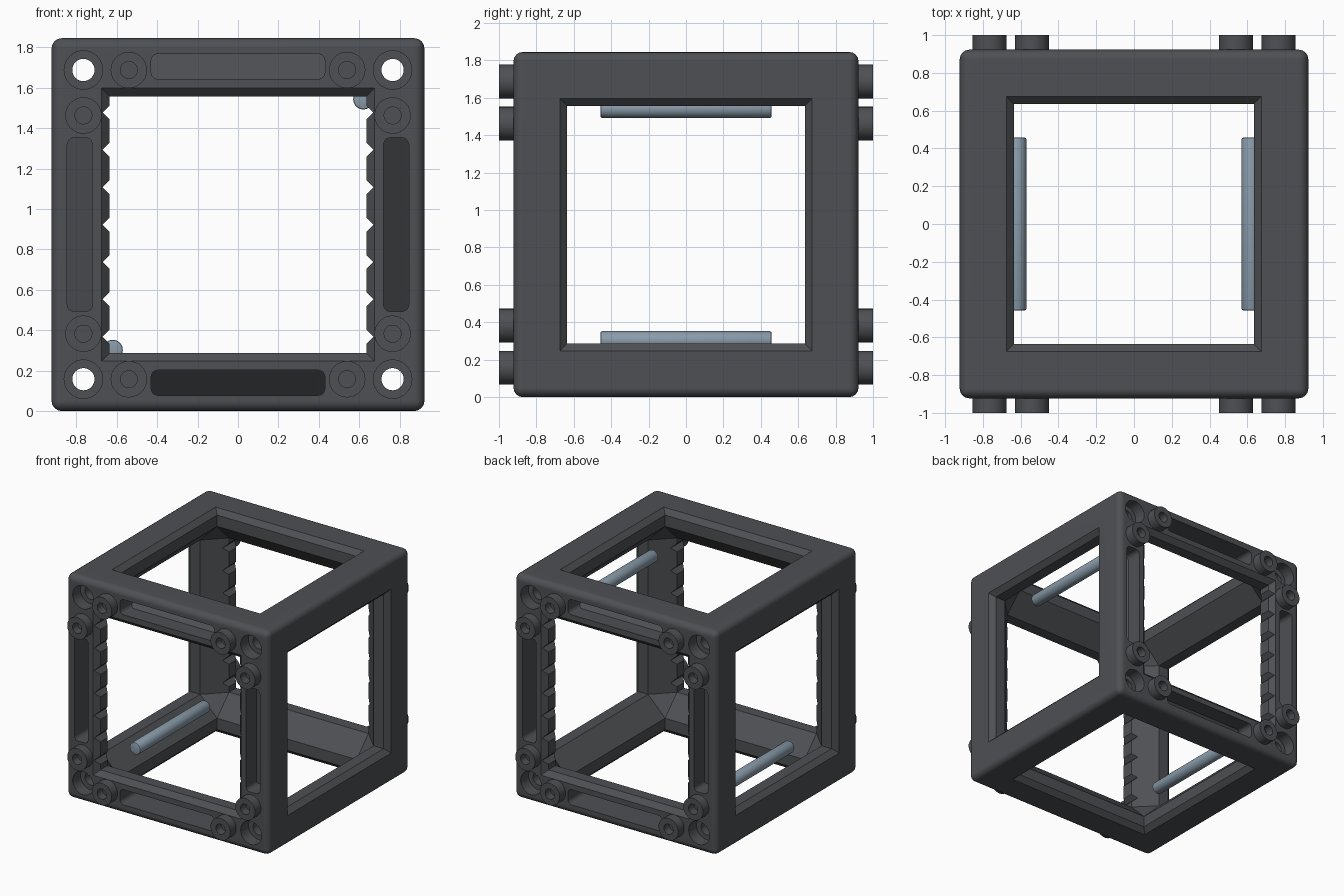
import bpy, bmesh
from math import pi
from mathutils import Matrix, Vector

if "Cube" in bpy.data.objects:
    bpy.data.objects.remove(bpy.data.objects["Cube"])

CZ = 0.9225          # height of the frame centre
H = 0.9225           # half size of the frame
LIP, DEEP = 0.635, 0.79   # window half size, start of the inner chamfer


def material(name, col):
    m = bpy.data.materials.new(name)
    m.diffuse_color = (*col, 1)
    m.use_nodes = True
    m.node_tree.nodes["Principled BSDF"].inputs["Base Color"].default_value = m.diffuse_color
    return m


DARK = material("dark_grey", (0.075, 0.08, 0.088))
STEEL = material("blue_grey", (0.25, 0.33, 0.40))


def make(name, bm, mat=None):
    bmesh.ops.recalc_face_normals(bm, faces=bm.faces)
    me = bpy.data.meshes.new(name)
    bm.to_mesh(me)
    bm.free()
    ob = bpy.data.objects.new(name, me)
    bpy.context.collection.objects.link(ob)
    if mat:
        me.materials.append(mat)
    return ob


def smooth(ob):
    bpy.ops.object.select_all(action='DESELECT')
    ob.select_set(True)
    bpy.context.view_layer.objects.active = ob
    bpy.ops.object.shade_smooth_by_angle(angle=pi / 6)


def rod_y(bm, r, y0, y1, x, z, seg=32):
    """Cylinder along y."""
    m = Matrix.Translation((x, (y0 + y1) / 2, z)) @ Matrix.Rotation(pi / 2, 4, 'X')
    return bmesh.ops.create_cone(bm, cap_ends=True, segments=seg, radius1=r, radius2=r,
                                 depth=abs(y1 - y0), matrix=m)


def stamp(template, matrices):
    """Copy a template into a new bmesh once per matrix."""
    me = bpy.data.meshes.new("template")
    template.to_mesh(me)
    template.free()
    out = bmesh.new()
    for m in matrices:
        n = len(out.verts)
        out.from_mesh(me)
        out.verts.ensure_lookup_table()
        bmesh.ops.transform(out, matrix=m, verts=out.verts[n:])
    bpy.data.meshes.remove(me)
    return out


# four sides of the front face, repeated on the back face
SIDES = [Matrix.Rotation(s * pi, 4, 'Z') @ Matrix.Rotation(k * pi / 2, 4, 'Y')
         for s in (0, 1) for k in range(4)]
SIGNS = (-1, 1)

# rounded cube body
bm = bmesh.new()
bmesh.ops.create_cube(bm, size=2 * H)
bmesh.ops.bevel(bm, geom=bm.edges[:], offset=0.05, segments=4, profile=0.5, affect='EDGES')
frame = make("cube_frame", bm, DARK)
cutters = []

# inner cavity with chamfered edges and corners, plus six flared windows
bm = bmesh.new()
for axis in range(3):
    for a in SIGNS:
        for b in SIGNS:
            for c in SIGNS:
                p = [b * LIP, c * LIP]
                p.insert(axis, a * DEEP)
                bm.verts.new(p)
bmesh.ops.convex_hull(bm, input=bm.verts[:])
bmesh.ops.dissolve_limit(bm, angle_limit=0.01, verts=bm.verts[:], edges=bm.edges[:])
bmesh.ops.recalc_face_normals(bm, faces=bm.faces)
faces = [f for f in bm.faces if max(abs(c) for c in f.normal) > 0.99]
for dist, half in ((H - 0.04, LIP), (H + 0.04, LIP + 0.08)):
    faces = bmesh.ops.extrude_discrete_faces(bm, faces=faces)["faces"]
    for f in faces:
        for v in f.verts:
            k = max(range(3), key=lambda i: abs(v.co[i]))
            v.co = Vector([(dist if i == k else half) * (1 if v.co[i] > 0 else -1)
                           for i in range(3)])
cutters.append(make("cavity_cutter", bm))

# notches down the upright bars
bm = bmesh.new()
for sx in SIGNS:
    for i in range(-3, 4):
        rod_y(bm, 0.035, -1.1, 1.1, sx * LIP, i * 0.185, 4)
cutters.append(make("notch_cutter", bm))

# corner through holes and their wider counterbores
bm = bmesh.new()
for sx in SIGNS:
    for sz in SIGNS:
        rod_y(bm, 0.055, -1.1, 1.1, sx * 0.765, sz * 0.765)
cutters.append(make("hole_cutter", bm))
bm = bmesh.new()
for sx in SIGNS:
    for sz in SIGNS:
        for sy in SIGNS:
            rod_y(bm, 0.095, sy * 0.82, sy * 1.1, sx * 0.765, sz * 0.765, 40)
cutters.append(make("counterbore_cutter", bm))

# long rounded slots with sloping floors
bm = bmesh.new()
bmesh.ops.create_cube(bm, size=2)
for v in bm.verts:
    x, y, z = v.co
    v.co = (x * 0.43, -0.95 if y < 0 else (-0.665 if z > 0 else -0.79),
            0.845 if z > 0 else 0.72)
ends = [e for e in bm.edges
        if abs((e.verts[0].co - e.verts[1].co).normalized().y) > 0.99]
bmesh.ops.bevel(bm, geom=ends, offset=0.035, segments=5, profile=0.5, affect='EDGES')
cutters.append(make("slot_cutter", stamp(bm, SIDES)))

# apply all cuts to the frame
bpy.context.view_layer.objects.active = frame
for c in cutters:
    mod = frame.modifiers.new("cut", 'BOOLEAN')
    mod.object = c
    mod.operation = 'DIFFERENCE'
    mod.solver = 'EXACT'
    c.hide_render = True
    bpy.ops.object.modifier_apply(modifier=mod.name)
    bpy.data.objects.remove(c)
smooth(frame)
wn = frame.modifiers.new("normals", 'WEIGHTED_NORMAL')
wn.keep_sharp = True

# round bosses with blind centre holes, two per side
bm = bmesh.new()
profile = [(0.09, -0.89), (0.09, -1.0), (0.042, -1.0), (0.042, -0.93), (0, -0.93)]
vs = [bm.verts.new((r, y, 0)) for r, y in profile]
es = [bm.edges.new(p) for p in zip(vs, vs[1:])]
bmesh.ops.spin(bm, geom=vs + es, cent=(0, 0, 0), axis=(0, 1, 0), angle=2 * pi, steps=36)
bmesh.ops.remove_doubles(bm, verts=bm.verts[:], dist=1e-4)
places = [m @ Matrix.Translation((sx * 0.54, 0, 0.765)) for m in SIDES for sx in SIGNS]
bosses = make("mounting_bosses", stamp(bm, places), DARK)
smooth(bosses)

# two rods in opposite inner edges
rods = []
for name, s in (("upper_rod", 1), ("lower_rod", -1)):
    bm = bmesh.new()
    rod_y(bm, 0.05, -0.457, 0.457, s * 0.62, s * 0.62)
    rim = [e for e in bm.edges if abs(e.verts[0].co.y - e.verts[1].co.y) < 1e-4]
    bmesh.ops.bevel(bm, geom=rim, offset=0.008, segments=2, profile=0.5, affect='EDGES')
    rods.append(make(name, bm, STEEL))
    smooth(rods[-1])

for ob in [frame, bosses] + rods:
    ob.location.z = CZ
